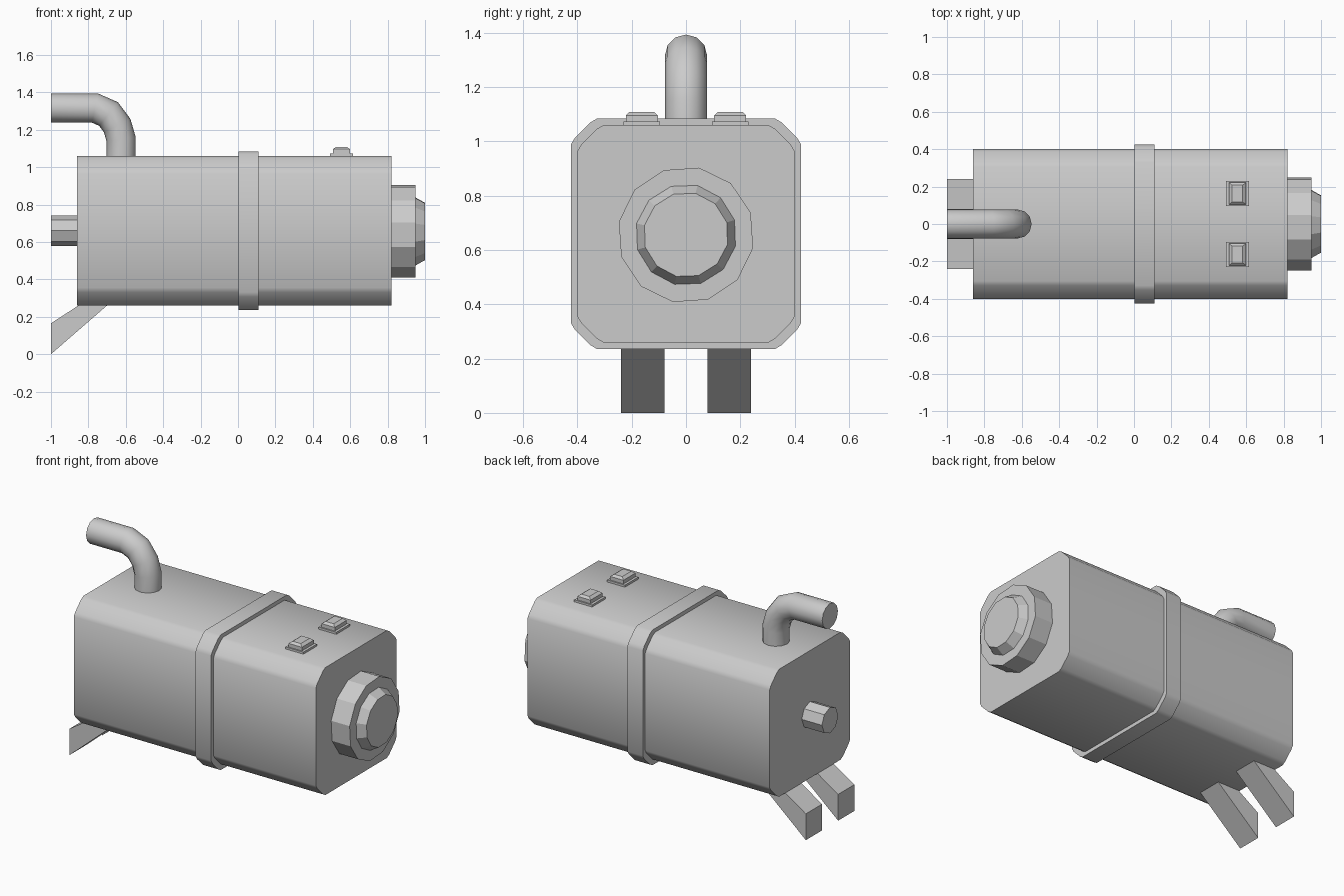
import bpy, bmesh, math
from mathutils import Vector

if "Cube" in bpy.data.objects:
    bpy.data.objects.remove(bpy.data.objects["Cube"])


def make_object(name, bm, smooth=None):
    bmesh.ops.recalc_face_normals(bm, faces=bm.faces)
    mesh = bpy.data.meshes.new(name)
    bm.to_mesh(mesh)
    bm.free()
    ob = bpy.data.objects.new(name, mesh)
    bpy.context.collection.objects.link(ob)
    if smooth:
        smooth_by_angle(ob, smooth)
    return ob


def smooth_by_angle(ob, degrees):
    bpy.ops.object.select_all(action='DESELECT')
    ob.select_set(True)
    bpy.context.view_layer.objects.active = ob
    bpy.ops.object.shade_smooth_by_angle(angle=math.radians(degrees))


def loft(name, rings, smooth=None):
    """Skin a list of equal-length point rings and cap both ends."""
    bm = bmesh.new()
    loops = [[bm.verts.new(p) for p in ring] for ring in rings]
    for a, b in zip(loops, loops[1:]):
        n = len(a)
        for i in range(n):
            bm.faces.new((a[i], a[(i + 1) % n], b[(i + 1) % n], b[i]))
    bm.faces.new(loops[0])
    bm.faces.new(loops[-1])
    return make_object(name, bm, smooth)


def square_ring(x, half):
    """Square section with softened chamfer corners, centred on the body axis."""
    corner = [(half, half - .095), (half - .014, half - .071),
              (half - .071, half - .014), (half - .095, half)]
    pts = []
    for k in range(4):
        for y, z in corner:
            for _ in range(k):
                y, z = -z, y
            pts.append((x, y, .66 + z))
    return pts


def round_ring(x, r, n, offset=0, z=.656):
    angles = [math.radians(offset) + math.tau * i / n for i in range(n)]
    return [(x, r * math.cos(a), z + r * math.sin(a)) for a in angles]


def box_ring(z, hx, hy, cx, cy):
    return [(cx + sx * hx, cy + sy * hy, z)
            for sx, sy in ((-1, -1), (1, -1), (1, 1), (-1, 1))]


# Tank body and the raised strap around it
loft("body", [square_ring(-.86, .40), square_ring(.82, .40)], 50)
loft("strap", [square_ring(.003, .424), square_ring(.11, .424)], 50)

# Round end flange with tapered cap
loft("flange", [round_ring(.80, .252, 12, 19), round_ring(.948, .252, 12, 19)])
loft("flange_cap", [round_ring(.93, .187, 12, 17), round_ring(.948, .187, 12, 17),
                    round_ring(1.0, .157, 12, 17)])

# Shaft at the other end
loft("shaft", [round_ring(-1.0, .081, 8, 0, .66), round_ring(-.84, .081, 8, 0, .66)])

# Bent exhaust pipe, swept along a short path
path = [(-.625, 1.02), (-.625, 1.15), (-.646, 1.222), (-.692, 1.284),
        (-.765, 1.316), (-1.0, 1.316)]
path = [Vector((x, 0, z)) for x, z in path]
rings = []
for i, p in enumerate(path):
    before = (p - path[i - 1]).normalized() if i else Vector((0, 0, 1))
    after = (path[i + 1] - p).normalized() if i < len(path) - 1 else before
    t = (before + after).normalized()
    side = Vector((t.z, 0, -t.x)) / t.dot(after)
    rings.append([p + .078 * (side * math.cos(a) + Vector((0, math.sin(a), 0)))
                  for a in (math.tau * k / 12 for k in range(12))])
loft("pipe", rings, 40)

for s, label in ((-1, "front"), (1, "back")):
    # Stepped button on a base plate
    cx, cy = .553, .163 * s
    loft(label + "_button_base", [box_ring(1.05, .062, .067, cx, cy),
                                  box_ring(1.073, .062, .067, cx, cy)])
    loft(label + "_button", [box_ring(1.06, .046, .059, cx, cy),
                             box_ring(1.096, .046, .059, cx, cy),
                             box_ring(1.109, .028, .045, cx, cy)])
    # Slanted leg
    side = [(-1, 0), (-.66, .295), (-.80, .295), (-1, .165)]
    loft(label + "_leg", [[(x, s * y, z) for x, z in side] for y in (.08, .24)])
